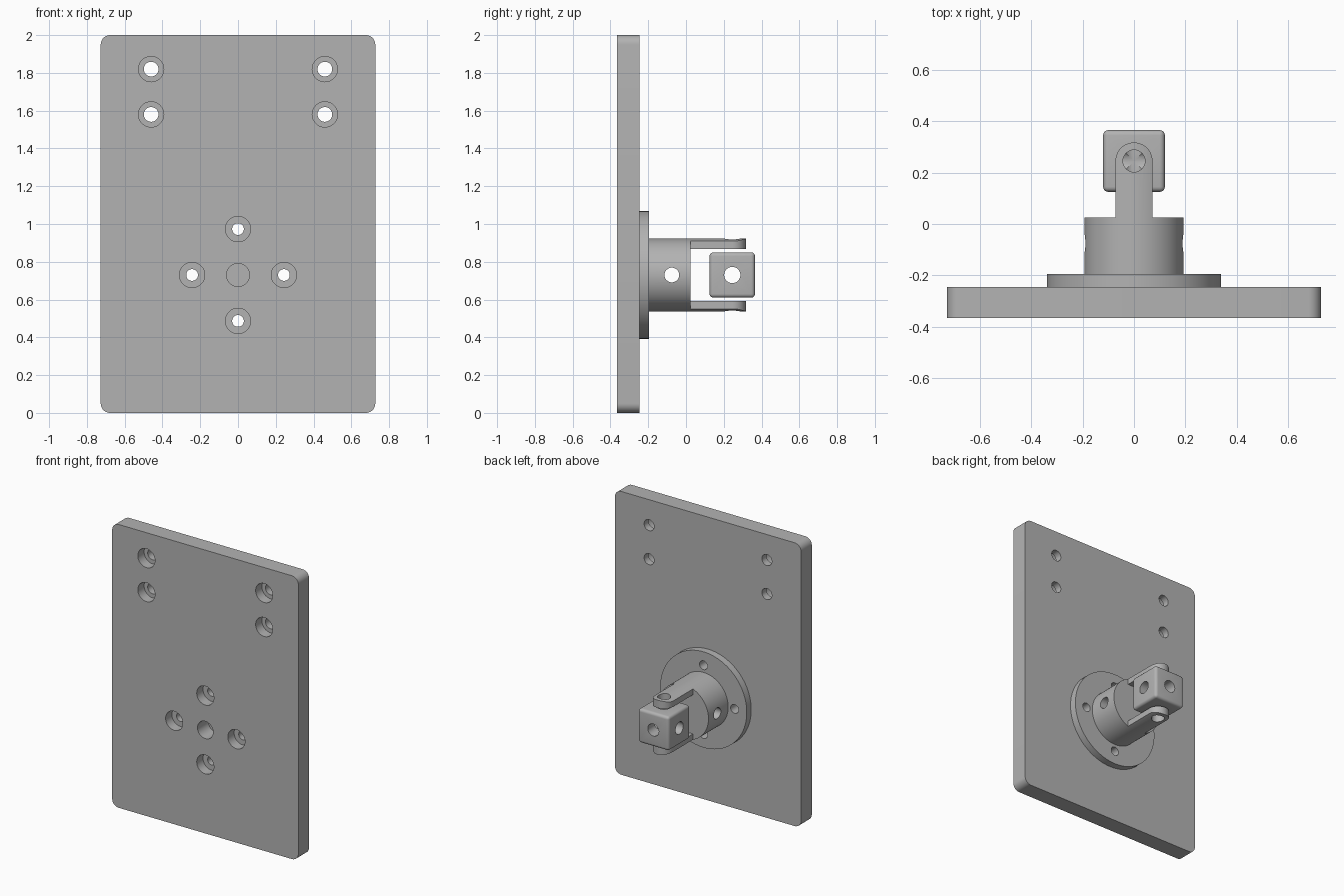
import bpy, math
from mathutils import Vector, Matrix

if "Cube" in bpy.data.objects:
    bpy.data.objects.remove(bpy.data.objects["Cube"], do_unlink=True)

AXIS_Z = 0.73      # height of the joint axis
PIN_Y = 0.245      # depth of the pivot centre

metal = bpy.data.materials.new("grey metal")
metal.use_nodes = True
GREY = (0.45, 0.45, 0.45, 1)
metal.diffuse_color = GREY
metal.node_tree.nodes["Principled BSDF"].inputs["Base Color"].default_value = GREY


def rod(name, start, end, radius, sides=64):
    """Cylinder between two points."""
    a, b = Vector(start), Vector(end)
    bpy.ops.mesh.primitive_cylinder_add(vertices=sides, radius=radius, depth=(b - a).length)
    ob = bpy.context.object
    ob.name = name
    turn = (b - a).to_track_quat('Z', 'Y').to_matrix().to_4x4()
    ob.data.transform(Matrix.Translation((a + b) / 2) @ turn)
    return ob


def box(name, low, high):
    """Box between two corners."""
    a, b = Vector(low), Vector(high)
    bpy.ops.mesh.primitive_cube_add(size=1)
    ob = bpy.context.object
    ob.name = name
    ob.data.transform(Matrix.Translation((a + b) / 2) @ Matrix.Diagonal((*(b - a), 1)))
    return ob


def apply(ob, mod):
    bpy.context.view_layer.objects.active = ob
    bpy.ops.object.modifier_apply(modifier=mod.name)


def boolean(ob, other, operation='DIFFERENCE'):
    mod = ob.modifiers.new("boolean", 'BOOLEAN')
    mod.operation, mod.solver, mod.object = operation, 'EXACT', other
    apply(ob, mod)
    bpy.data.objects.remove(other, do_unlink=True)


def drill(ob, start, end, radius):
    boolean(ob, rod("cutter", start, end, radius, 40))


def finish(ob):
    ob.data.materials.clear()
    ob.data.materials.append(metal)
    bpy.ops.object.select_all(action='DESELECT')
    ob.select_set(True)
    bpy.context.view_layer.objects.active = ob
    bpy.ops.object.shade_smooth_by_angle(angle=math.radians(30))


# Mounting plate with four rounded corners
plate = box("mounting_plate", (-0.727, -0.365, 0), (0.727, -0.245, 2))
weights = plate.data.attributes.new("bevel_weight_edge", 'FLOAT', 'EDGE')
for edge in plate.data.edges:
    p, q = (plate.data.vertices[i].co for i in edge.vertices)
    weights.data[edge.index].value = float(abs(p.y - q.y) > 0.1)
mod = plate.modifiers.new("corners", 'BEVEL')
mod.limit_method, mod.width, mod.segments = 'WEIGHT', 0.05, 8
apply(plate, mod)

# Counterbored screw holes and the central bore of the plate
flange_holes = [(0.243 * dx, AXIS_Z + 0.243 * dz)
                for dx, dz in ((1, 0), (-1, 0), (0, 1), (0, -1))]
top_holes = [(x, z) for x in (-0.46, 0.46) for z in (1.58, 1.82)]
for holes, radius in ((flange_holes, 0.031), (top_holes, 0.039)):
    for x, z in holes:
        drill(plate, (x, -0.4, z), (x, -0.295, z), 0.067)
        drill(plate, (x, -0.4, z), (x, -0.2, z), radius)
drill(plate, (0, -0.4, AXIS_Z), (0, -0.2, AXIS_Z), 0.061)
finish(plate)

# Round flange with screw holes
flange = rod("flange", (0, -0.245, AXIS_Z), (0, -0.195, AXIS_Z), 0.338, 96)
for x, z in flange_holes:
    drill(flange, (x, -0.3, z), (x, -0.1, z), 0.031)
finish(flange)

# Hub with a cross hole
hub = rod("hub", (0, -0.195, AXIS_Z), (0, 0.025, AXIS_Z), 0.193, 96)
drill(hub, (-0.3, -0.075, AXIS_Z), (0.3, -0.075, AXIS_Z), 0.039)
finish(hub)

# Two fork ears: hub outline trimmed to a round-ended tongue, then slotted
ears = rod("fork_ears", (0, 0.025, AXIS_Z), (0, 0.35, AXIS_Z), 0.193, 96)
tongue = box("cutter", (-0.072, 0, 0.4), (0.072, PIN_Y, 1.1))
boolean(tongue, rod("cutter", (0, PIN_Y, 0.4), (0, PIN_Y, 1.1), 0.072), 'UNION')
boolean(ears, tongue, 'INTERSECT')
boolean(ears, box("cutter", (-0.2, 0, AXIS_Z - 0.138), (0.2, 0.5, AXIS_Z + 0.138)))
drill(ears, (0, PIN_Y, 0.4), (0, PIN_Y, 1.1), 0.043)
finish(ears)

# Pivot block with soft edges, bored along all three axes
block = box("pivot_block", (-0.12, 0.125, AXIS_Z - 0.12), (0.12, 0.365, AXIS_Z + 0.12))
mod = block.modifiers.new("soft_edges", 'BEVEL')
mod.width, mod.segments = 0.02, 5
apply(block, mod)
centre = Vector((0, PIN_Y, AXIS_Z))
for axis in (Vector((1, 0, 0)), Vector((0, 1, 0)), Vector((0, 0, 1))):
    drill(block, centre - axis * 0.2, centre + axis * 0.2, 0.043)
finish(block)
